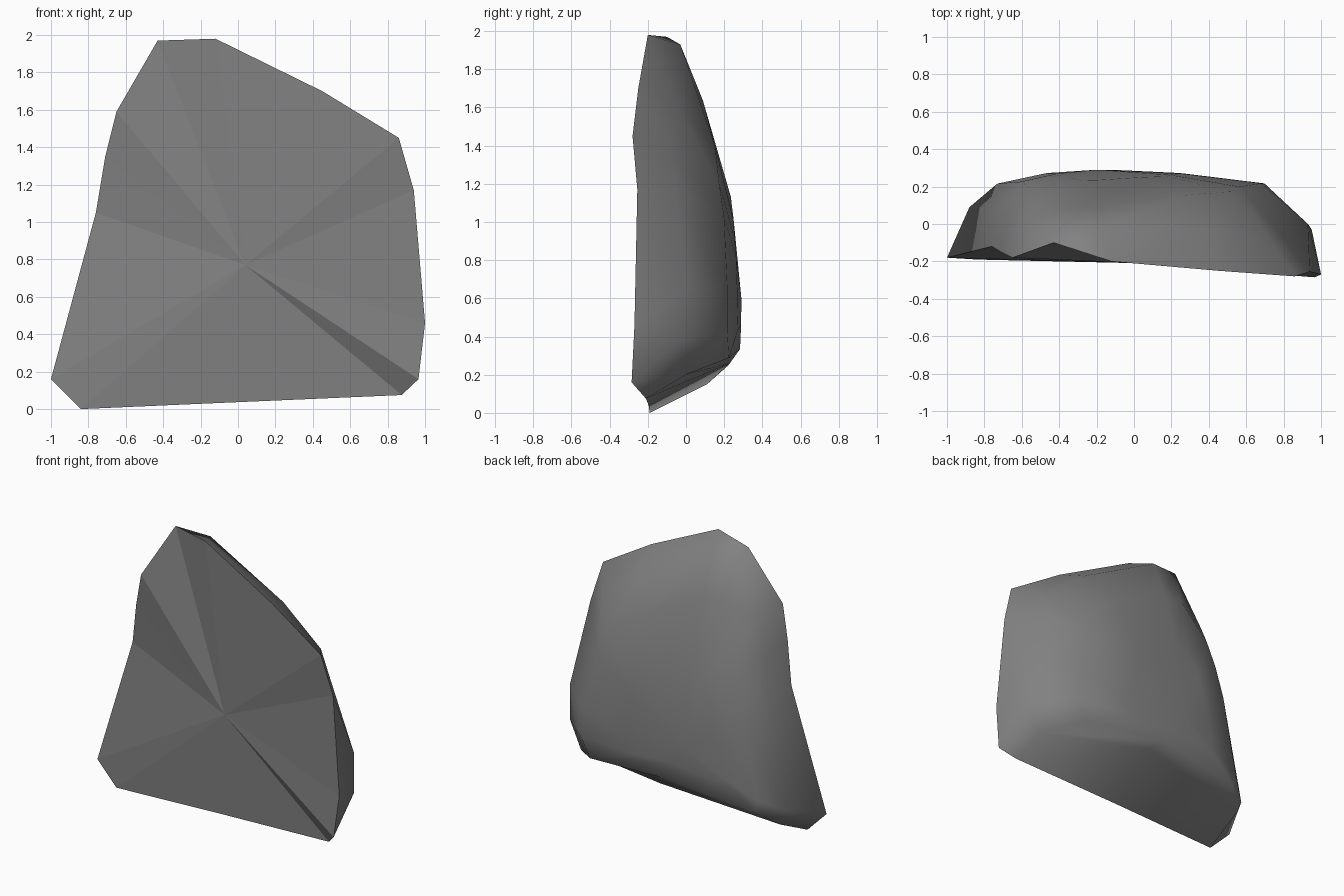
import bpy
import bmesh
from mathutils import Vector

default_cube = bpy.data.objects.get("Cube")
if default_cube:
    bpy.data.objects.remove(default_cube, do_unlink=True)

# Single stone colour
stone = bpy.data.materials.new("dark_grey_stone")
stone.use_nodes = True
stone_colour = (0.22, 0.22, 0.22, 1)
stone.diffuse_color = stone_colour
shader = stone.node_tree.nodes["Principled BSDF"]
shader.inputs["Base Color"].default_value = stone_colour
shader.inputs["Roughness"].default_value = 0.9

# Each spoke pairs a corner of the broken front rim with a shoulder point behind it
spokes = [
    ((-.84, -.19, 0), (-.83, .11, .15)),
    ((0, -.195, .037), (.05, .23, .26)),
    ((.875, -.21, .075), (.84, 0, .2)),
    ((.965, -.285, .16), (.95, -.03, .38)),
    ((1, -.27, .46), (.93, 0, .65)),
    ((.94, -.255, 1.17), (.78, -.05, 1.15)),
    ((.86, -.28, 1.45), (.72, -.08, 1.38)),
    ((.45, -.25, 1.7), (.4, -.05, 1.62)),
    ((-.12, -.2, 1.98), (-.2, -.03, 1.93)),
    ((-.43, -.1, 1.97), (-.4, -.04, 1.93)),
    ((-.65, -.18, 1.59), (-.6, 0, 1.55)),
    ((-.71, -.15, 1.35), (-.66, .04, 1.3)),
    ((-.76, -.12, 1.05), (-.72, .08, 1)),
    ((-1, -.18, .16), (-.88, .09, .25)),
]
front_hub = Vector((.04, -.21, .77))
back_peak = Vector((-.2, .29, .6))


def dome_depth(x, z):
    """Depth of the rounded back at a given width and height."""
    side = x - back_peak.x
    rise = z - .5
    side_falloff = .25 if side < 0 else .09
    return back_peak.y - side_falloff * side ** 2 - .13 * rise ** 2 - .02 * rise ** 4


def dome_ring(shoulder, blend):
    """Pull the shoulder toward the peak and lay the result on the dome."""
    points = []
    for corner in shoulder:
        point = corner.lerp(back_peak, blend)
        point.y = dome_depth(point.x, point.z)
        points.append(point)
    return points


def add_fan(bm, hub, ring, flip, smooth):
    centre = bm.verts.new(hub)
    for i, vert in enumerate(ring):
        after = ring[(i + 1) % len(ring)]
        face = bm.faces.new((centre, after, vert) if flip else (centre, vert, after))
        face.smooth = smooth


def add_band(bm, outer, inner):
    for i in range(len(outer)):
        j = (i + 1) % len(outer)
        face = bm.faces.new((outer[j], outer[i], inner[i], inner[j]))
        face.smooth = True


# Rings from the front rim to the back of the stone
rim = [Vector(front) for front, back in spokes]
shoulder = [Vector(back) for front, back in spokes]
layers = [rim, shoulder, dome_ring(shoulder, .22), dome_ring(shoulder, .6)]

bm = bmesh.new()
rings = [[bm.verts.new(point) for point in layer] for layer in layers]

# Faceted front and smooth rounded back
add_fan(bm, front_hub, rings[0], flip=False, smooth=False)
for outer, inner in zip(rings, rings[1:]):
    add_band(bm, outer, inner)
add_fan(bm, back_peak, rings[-1], flip=True, smooth=True)

# Keep the broken rim crisp
for edge in bm.edges:
    edge.smooth = len({face.smooth for face in edge.link_faces}) == 1
bmesh.ops.recalc_face_normals(bm, faces=bm.faces)

mesh = bpy.data.meshes.new("rock_slab")
bm.to_mesh(mesh)
bm.free()
mesh.materials.append(stone)
rock_slab = bpy.data.objects.new("rock_slab", mesh)
bpy.context.collection.objects.link(rock_slab)
